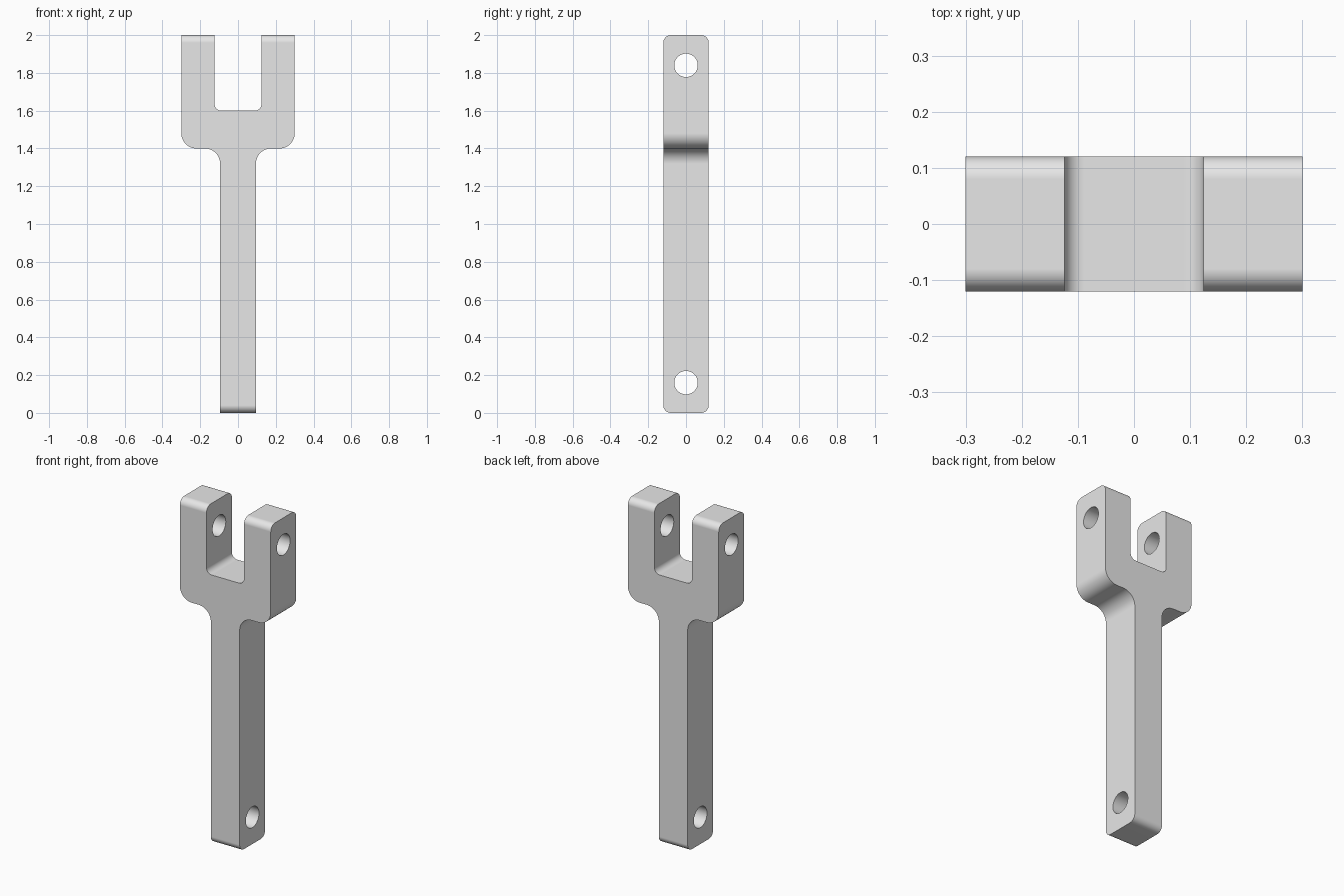
import bpy
import bmesh
import math
from mathutils import Vector

cube = bpy.data.objects.get("Cube")
if cube:
    bpy.data.objects.remove(cube, do_unlink=True)

grey = bpy.data.materials.new("plain_grey")
grey.use_nodes = True
grey.diffuse_color = (0.8, 0.8, 0.8, 1)
grey.node_tree.nodes["Principled BSDF"].inputs["Base Color"].default_value = (0.8, 0.8, 0.8, 1)


def rounded(corners, steps=12):
    """Outline from (u, v, radius) corners, each rounded by its radius."""
    out = []
    for i, (u, v, r) in enumerate(corners):
        p = Vector((u, v))
        if r == 0:
            out.append(p)
            continue
        a = (Vector(corners[i - 1][:2]) - p).normalized()
        b = (Vector(corners[(i + 1) % len(corners)][:2]) - p).normalized()
        centre = p + (a + b) * r
        for k in range(steps + 1):
            t = math.pi / 2 * k / steps
            out.append(centre - b * r * math.cos(t) - a * r * math.sin(t))
    return out


def prism(name, outline, place, depth):
    """Extrude an outline from -depth to +depth along the third axis."""
    bm = bmesh.new()
    face = bm.faces.new([bm.verts.new(place(p.x, p.y, -depth)) for p in outline])
    new = bmesh.ops.extrude_face_region(bm, geom=[face])["geom"]
    move = Vector(place(0, 0, 2 * depth))
    bmesh.ops.translate(bm, vec=move, verts=[g for g in new if isinstance(g, bmesh.types.BMVert)])
    bmesh.ops.recalc_face_normals(bm, faces=bm.faces[:])
    mesh = bpy.data.meshes.new(name)
    bm.to_mesh(mesh)
    bm.free()
    mesh.materials.append(grey)
    obj = bpy.data.objects.new(name, mesh)
    bpy.context.collection.objects.link(obj)
    return obj


def along_y(u, v, w):
    return (u, w, v)


def along_x(u, v, w):
    return (w, u, v)


# Fork outline: shaft, shoulders, prongs and slot, overlong at both ends
half = [(0.095, -0.1, 0), (0.095, 1.4, 0.08), (0.3, 1.4, 0.08),
        (0.3, 2.1, 0), (0.124, 2.1, 0), (0.124, 1.6, 0.035)]
outline = half + [(-u, v, r) for u, v, r in reversed(half)]
fork = prism("fork_rod", rounded(outline), along_y, 0.3)

# Side outline with rounded ends, and the two pin holes
side = [(-0.12, 0, 0.04), (0.12, 0, 0.04), (0.12, 2, 0.04), (-0.12, 2, 0.04)]
cutters = [(prism("side_shape", rounded(side), along_x, 0.5), "INTERSECT")]
for name, z in (("lower_pin_hole", 0.16), ("upper_pin_hole", 1.84)):
    circle = [Vector((0.062 * math.cos(math.tau * k / 48), z + 0.062 * math.sin(math.tau * k / 48)))
              for k in range(48)]
    cutters.append((prism(name, circle, along_x, 0.6), "DIFFERENCE"))

bpy.ops.object.select_all(action="DESELECT")
bpy.context.view_layer.objects.active = fork
fork.select_set(True)
for cutter, operation in cutters:
    cutter.hide_render = True
    mod = fork.modifiers.new(cutter.name, "BOOLEAN")
    mod.operation = operation
    mod.solver = "EXACT"
    mod.object = cutter
    bpy.ops.object.modifier_apply(modifier=mod.name)
    bpy.data.objects.remove(cutter, do_unlink=True)

# Smooth fillets and holes, flat broad faces
bpy.ops.object.shade_smooth_by_angle(angle=math.radians(30))
weighted = fork.modifiers.new("weighted_normals", "WEIGHTED_NORMAL")
weighted.keep_sharp = True
